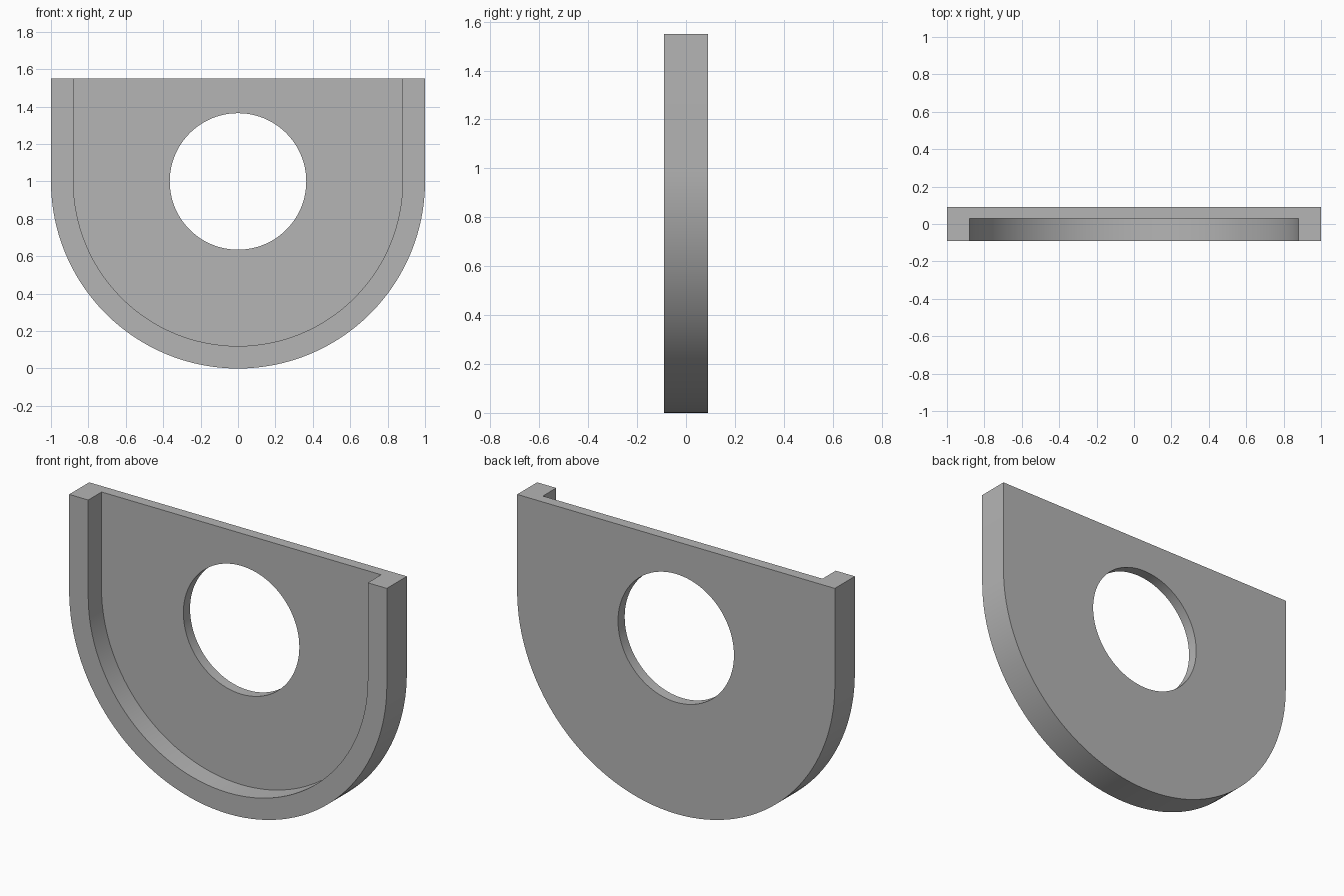
import bpy
import bmesh
from math import cos, sin, pi

if "Cube" in bpy.data.objects:
    bpy.data.objects.remove(bpy.data.objects["Cube"])

CENTRE_Z = 1.0
TOP = 1.55
HALF_DEPTH = 0.09
POCKET_BACK = 0.03

grey = bpy.data.materials.new("plain grey")
grey.use_nodes = True
grey.diffuse_color = (0.46, 0.46, 0.46, 1)
grey.node_tree.nodes["Principled BSDF"].inputs["Base Color"].default_value = grey.diffuse_color


def prism(name, outline, y0, y1):
    """Extrude an x-z outline along y."""
    bm = bmesh.new()
    face = bm.faces.new([bm.verts.new((x, y0, z)) for x, z in outline])
    new = bmesh.ops.extrude_face_region(bm, geom=[face])["geom"]
    verts = [v for v in new if isinstance(v, bmesh.types.BMVert)]
    bmesh.ops.translate(bm, verts=verts, vec=(0, y1 - y0, 0))
    bmesh.ops.recalc_face_normals(bm, faces=bm.faces)
    mesh = bpy.data.meshes.new(name)
    bm.to_mesh(mesh)
    bm.free()
    mesh.materials.append(grey)
    obj = bpy.data.objects.new(name, mesh)
    bpy.context.collection.objects.link(obj)
    return obj


def arc(radius, start, sweep, steps):
    angles = [start + sweep * i / steps for i in range(steps + 1)]
    return [(radius * cos(a), CENTRE_Z + radius * sin(a)) for a in angles]


def u_shape(radius, top):
    """Half-round bottom with straight sides up to a flat top."""
    return [(-radius, top)] + arc(radius, pi, pi, 64) + [(radius, top)]


# Solid half-round plate, then the open-topped pocket and the round hole
bracket = prism("rimmed_bracket", u_shape(1.0, TOP), -HALF_DEPTH, HALF_DEPTH)
cutters = [
    prism("pocket_cutter", u_shape(0.88, TOP + 0.2), -HALF_DEPTH - 0.2, POCKET_BACK),
    prism("hole_cutter", arc(0.365, 0, 2 * pi, 96)[:-1], -0.5, 0.5),
]

bpy.ops.object.select_all(action="DESELECT")
bpy.context.view_layer.objects.active = bracket
bracket.select_set(True)
for cutter in cutters:
    cutter.hide_render = True
    cut = bracket.modifiers.new(cutter.name, "BOOLEAN")
    cut.operation = "DIFFERENCE"
    cut.solver = "EXACT"
    cut.object = cutter
    bpy.ops.object.modifier_apply(modifier=cut.name)
    bpy.data.objects.remove(cutter)

# Smooth curved walls, crisp rims
bpy.ops.object.shade_smooth_by_angle(angle=pi / 6)
